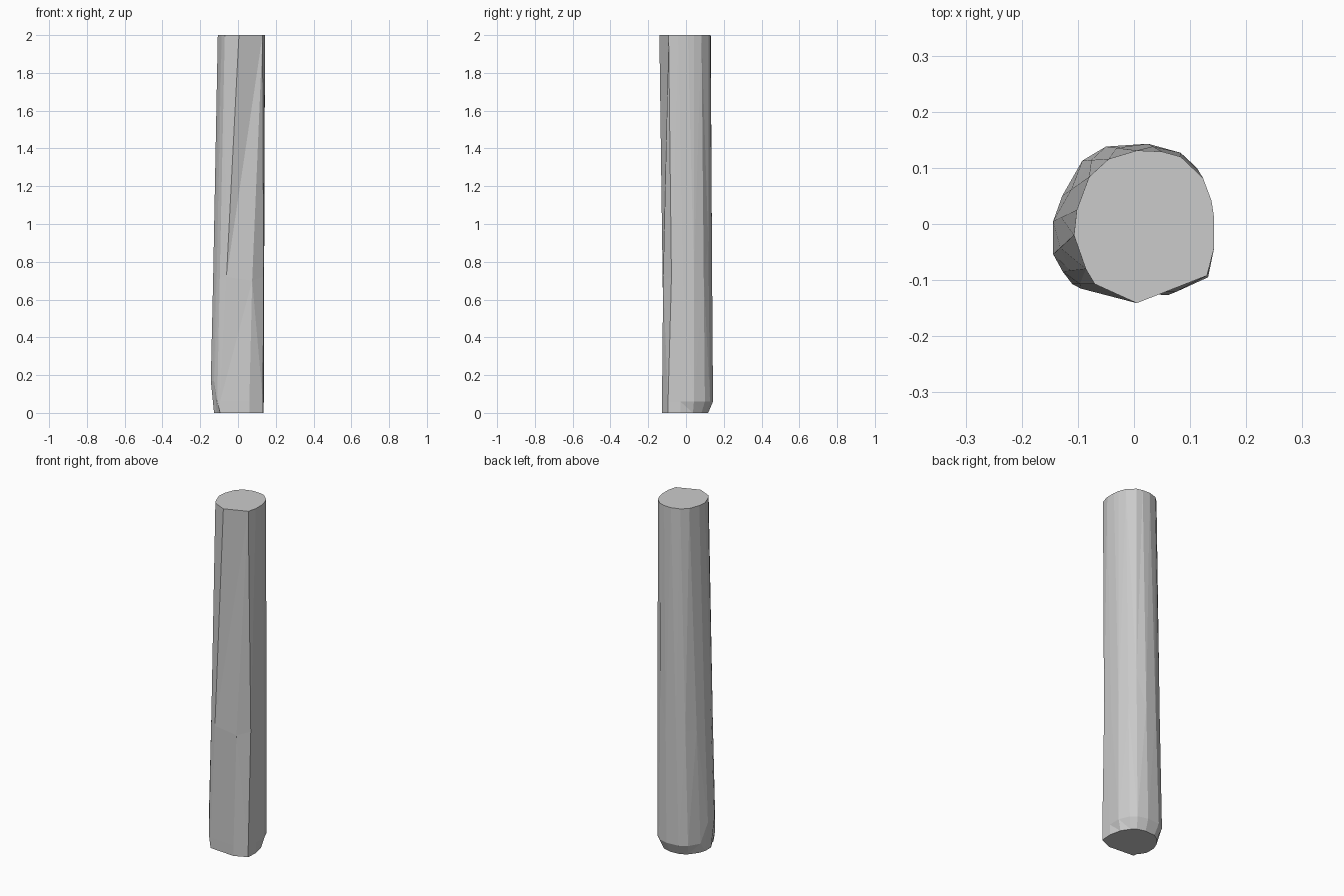
import bpy, bmesh

if "Cube" in bpy.data.objects:
    bpy.data.objects.remove(bpy.data.objects["Cube"])

# matching corners of the top end and the thicker, twisted lower end
TOP = [(0.005, -0.141), (0.13, -0.092), (0.143, -0.042), (0.143, 0.01), (0.138, 0.042),
       (0.123, 0.082), (0.083, 0.12), (0.05, 0.129), (0.005, 0.131), (-0.045, 0.116),
       (-0.08, 0.084), (-0.102, 0.025), (-0.107, -0.02), (-0.086, -0.08), (-0.07, -0.107)]
LOW = [(-0.095, -0.115), (0.06, -0.127), (0.132, -0.095), (0.136, -0.03), (0.138, 0.042),
       (0.112, 0.1), (0.083, 0.127), (0.025, 0.143), (-0.05, 0.138), (-0.092, 0.113),
       (-0.128, 0.05), (-0.144, 0.005), (-0.144, -0.054), (-0.127, -0.085), (-0.11, -0.107)]


def section(t, z):
    return [(a[0] + (b[0] - a[0]) * t, a[1] + (b[1] - a[1]) * t, z)
            for a, b in zip(LOW, TOP)]


# rough chamfer at the foot: strongest at the back and left
base = []
for i, (x, y) in enumerate(LOW):
    s = 1.0 if i < 4 else (0.82 if 5 <= i <= 9 else 0.88)
    base.append((x * s, y * s, 0.0))

low = section(0, 0.06)
for i in (11, 12, 13):
    low[i] = (low[i][0], low[i][1], 0.17)
mid = section(0.34, 0.72)
mid[1] = (0.075, -0.121, 0.70)      # hewn facet on the front right
mid[6] = (0.082, 0.118, 0.9)        # hewn facet on the back right
rings = [base, low, mid, section(1, 2.0)]

# log: loft through the rings, capped at both ends
bm = bmesh.new()
loops = [[bm.verts.new(p) for p in ring] for ring in rings]
n = len(TOP)
for lower, upper in zip(loops, loops[1:]):
    for i in range(n):
        j = (i + 1) % n
        bm.faces.new((lower[i], lower[j], upper[j], upper[i]))
bm.faces.new(loops[0][::-1])
bm.faces.new(loops[-1])
bmesh.ops.triangulate(bm, faces=[f for f in bm.faces if len(f.verts) == 4])
bmesh.ops.recalc_face_normals(bm, faces=bm.faces[:])

mesh = bpy.data.meshes.new("wooden_post")
bm.to_mesh(mesh)
bm.free()
bpy.context.collection.objects.link(bpy.data.objects.new("wooden_post", mesh))
